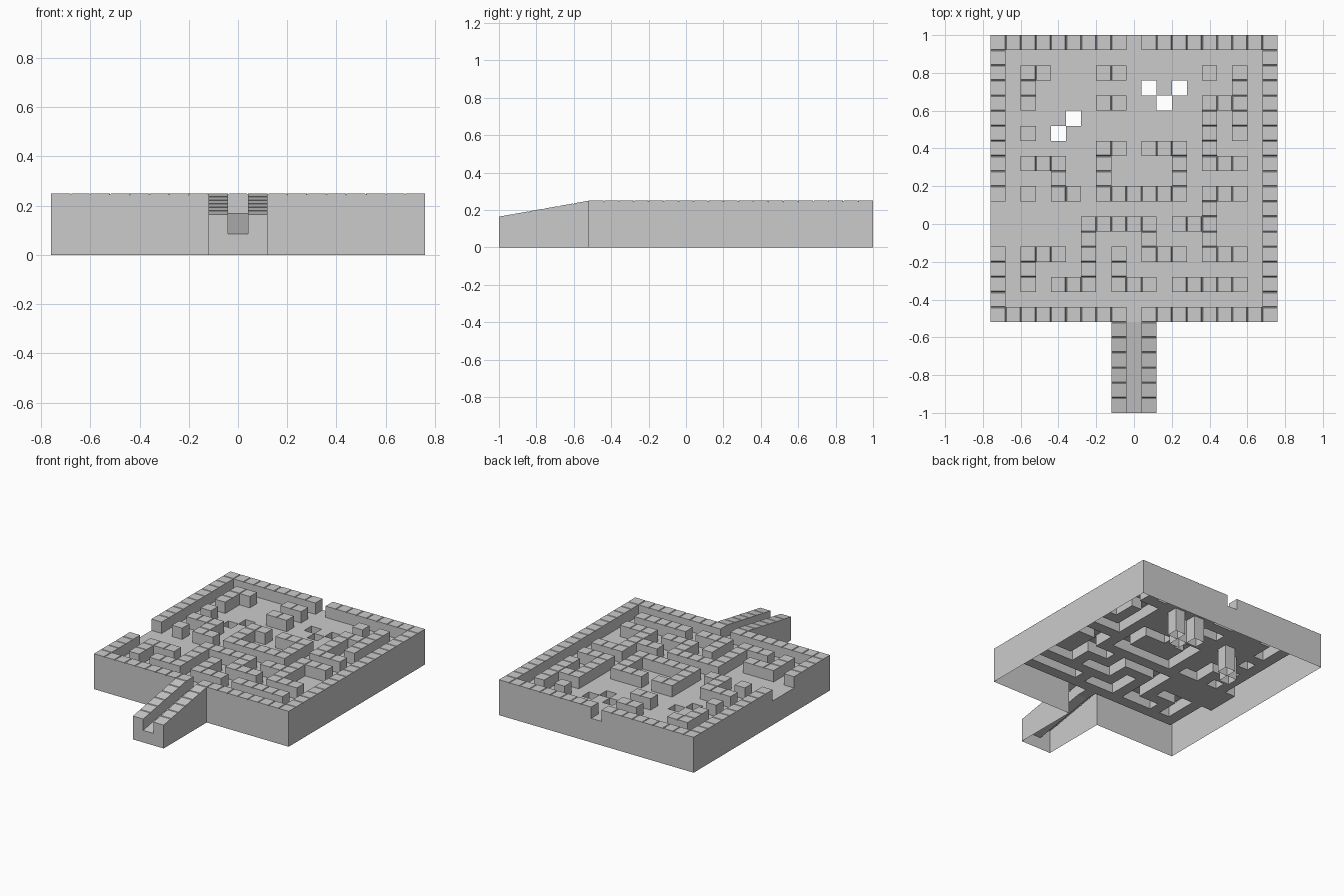
import bpy
import bmesh

if "Cube" in bpy.data.objects:
    bpy.data.objects.remove(bpy.data.objects["Cube"])

S = 0.08                    # cell size
X0, Y0 = -0.76, 1.0         # back left corner of the plan
FLOOR, TOP = 0.17, 0.25
G, D = 0.004, 0.006         # joint groove half width and depth
RAMP_Y, RAMP_DROP, RAMP_LEN = -0.52, 0.085, 0.48

# Plan seen from above: # wall block, . floor, O open pit
EDGE = "#########.#########"
PLAN = [
    EDGE,
    "#.................#",
    "#.##...##.....#.#.#",
    "#.#.......O.O...#.#",
    "#.#....##..O..###.#",
    "#....O........#.#.#",
    "#.#.O.........#.#.#",
    "#......##.###.#...#",
    "#.###..#....#.###.#",
    "#...#..#....#.....#",
    "#.#.##.######.###.#",
    "..............#...#",
    "......#####.###...#",
    "......#...#...#...#",
    "#.###.#.#.###.###.#",
    "#.#...#.#.........#",
    "#.#.###.###.#####.#",
    "#.................#",
    EDGE,
]
PLAN += ["OOOOOOOO#.#OOOOOOOO"] * 6     # entrance ramp


def cell(c, r):
    if 0 <= r < len(PLAN) and 0 <= c < 19 and PLAN[r][c] != "O":
        return PLAN[r][c]
    return None


def slope(y):
    return min(0.0, (y - RAMP_Y) * RAMP_DROP / RAMP_LEN)


parts = {n: bmesh.new() for n in ("floor", "wall_blocks", "outer_skirt", "pit_shafts")}


def face(part, pts):
    bm = parts[part]
    bm.faces.new([bm.verts.new(p) for p in pts])


def build_cell(c, r):
    kind = cell(c, r)
    wall = kind == "#"
    x, y = X0 + c * S, Y0 - (r + 1) * S
    joint = lambda dc, dr: wall and cell(c + dc, r + dr) == "#"
    left, right, back, front = joint(-1, 0), joint(1, 0), joint(0, -1), joint(0, 1)
    off = (0, G, S - G, S) if wall else (0, S)
    n = len(off) - 1

    # top surface, dipping into a groove where two blocks meet
    def top(i, j):
        z = (TOP if wall else FLOOR) + slope(y + off[j])
        if (i == 0 and left) or (i == n and right) or (j == 0 and front) or (j == n and back):
            z -= D
        return (x + off[i], y + off[j], z)

    name = "wall_blocks" if wall else "floor"
    for i in range(n):
        for j in range(n):
            face(name, [top(i, j), top(i + 1, j), top(i + 1, j + 1), top(i, j + 1)])

    # side faces, down to the floor or to the ground
    k = range(n + 1)
    sides = {(0, 1): [top(i, 0) for i in k], (1, 0): [top(n, j) for j in k],
             (0, -1): [top(n - i, n) for i in k], (-1, 0): [top(0, n - j) for j in k]}
    for (dc, dr), edge in sides.items():
        other = cell(c + dc, r + dr)
        if other == kind or other == "#":
            continue
        a, b = edge[0], edge[-1]
        if other == ".":
            za, zb, side = FLOOR + slope(a[1]), FLOOR + slope(b[1]), "wall_blocks"
        else:
            za = zb = 0.0
            inside = 0 < r + dr < 18 and 0 < c + dc < 18
            side = "pit_shafts" if inside else "outer_skirt"
        face(side, [(a[0], a[1], za), (b[0], b[1], zb)] + edge[::-1])


for r in range(len(PLAN)):
    for c in range(19):
        if cell(c, r):
            build_cell(c, r)

for name, bm in parts.items():
    bmesh.ops.remove_doubles(bm, verts=bm.verts, dist=0.0005)
    mesh = bpy.data.meshes.new(name)
    bm.to_mesh(mesh)
    bm.free()
    bpy.context.collection.objects.link(bpy.data.objects.new(name, mesh))
